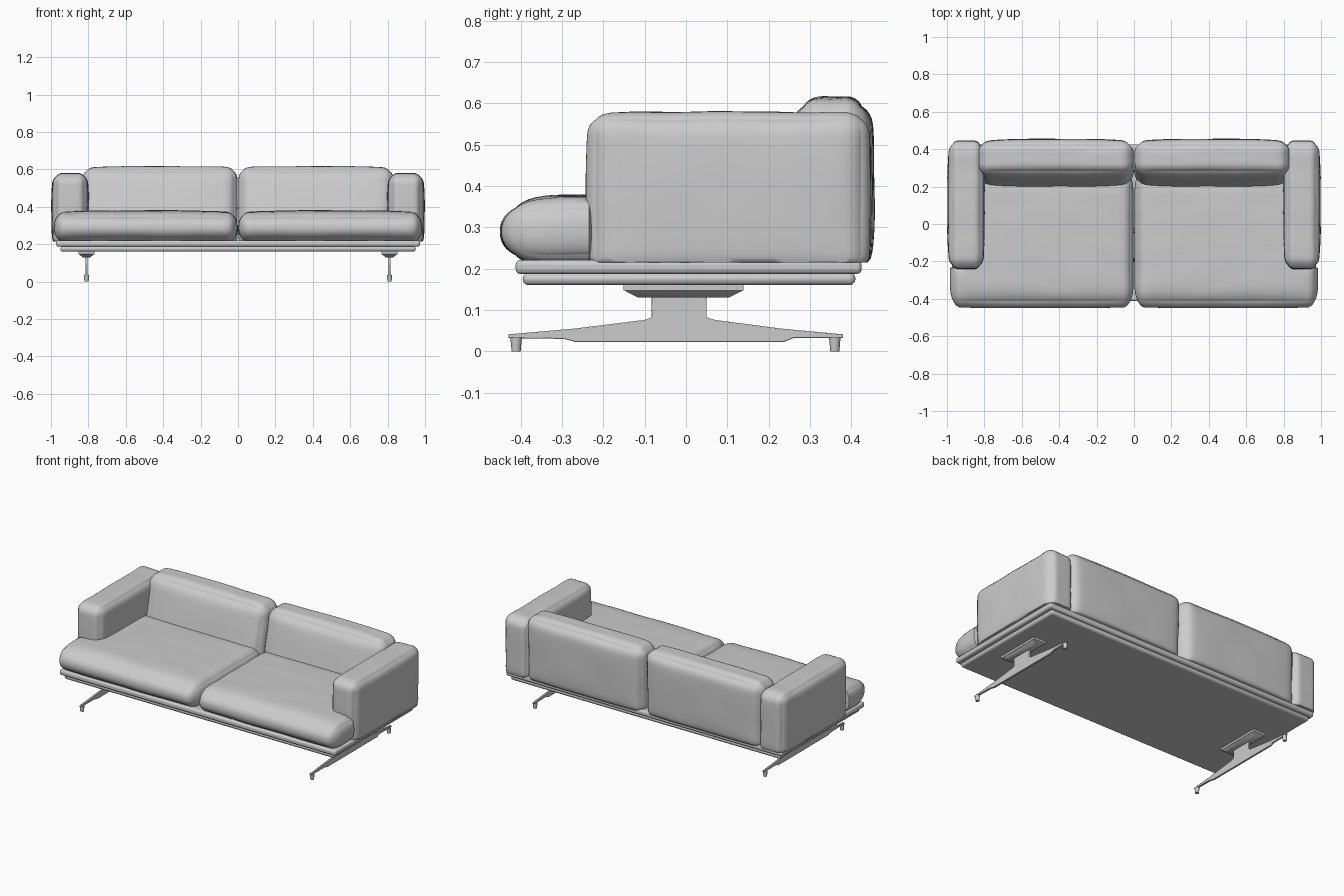
import bpy, bmesh, math
from mathutils import Vector, noise

cube = bpy.data.objects.get("Cube")
if cube:
    bpy.data.objects.remove(cube)

grey = bpy.data.materials.new("light_grey")
grey.use_nodes = True
colour = (0.6, 0.6, 0.6, 1)
grey.diffuse_color = colour
grey.node_tree.nodes["Principled BSDF"].inputs["Base Color"].default_value = colour


def finish(name, bm, mirror=True, angle=40):
    bmesh.ops.recalc_face_normals(bm, faces=bm.faces)
    mesh = bpy.data.meshes.new(name)
    bm.to_mesh(mesh)
    bm.free()
    mesh.materials.append(grey)
    obj = bpy.data.objects.new(name, mesh)
    bpy.context.collection.objects.link(obj)
    if mirror:
        obj.modifiers.new("Mirror", "MIRROR").use_mirror_merge = False
    bpy.ops.object.select_all(action="DESELECT")
    obj.select_set(True)
    bpy.context.view_layer.objects.active = obj
    bpy.ops.object.shade_smooth_by_angle(angle=math.radians(angle))
    return obj


def bevel(obj, width, segments=3):
    mod = obj.modifiers.new("Bevel", "BEVEL")
    mod.width, mod.segments, mod.limit_method = width, segments, "ANGLE"


def cushion(name, lo, hi, radius, puff, floor, shape):
    """Soft box with rounded edges, bulging sides and slight creases."""
    lo, hi = Vector(lo), Vector(hi)
    mid, full = (lo + hi) / 2, (hi - lo) / 2
    half = full - Vector(puff)
    bm = bmesh.new()
    bmesh.ops.create_cube(bm, size=2)
    bmesh.ops.subdivide_edges(bm, edges=bm.edges[:], cuts=27, use_grid_fill=True)
    for v in bm.verts:
        u = [math.sin(c * math.pi / 2) for c in v.co]
        p = [u[i] * half[i] for i in range(3)]
        inner = [max(radius[i] - half[i], min(half[i] - radius[i], p[i])) for i in range(3)]
        off = Vector([(p[i] - inner[i]) / radius[i] for i in range(3)])
        off = off.normalized() * max(abs(c) for c in off)
        for i in range(3):
            j, k = (i + 1) % 3, (i + 2) % 3
            swell = u[i] * puff[i] * (1 - u[j] ** 4) * (1 - u[k] ** 4)
            p[i] = inner[i] + off[i] * radius[i] + swell
        co = mid + Vector(p)
        crease = noise.noise(Vector((co.x * 5, co.y * 14, co.z * 6)))
        co += off * crease * 0.003
        co = shape(co)
        co.z = max(co.z, floor)
        v.co = co
    return finish(name, bm, angle=60)


def box(name, lo, hi, mirror=False):
    bm = bmesh.new()
    bmesh.ops.create_cube(bm, size=1)
    for v in bm.verts:
        v.co = [lo[i] if v.co[i] < 0 else hi[i] for i in range(3)]
    return finish(name, bm, mirror)


def step(value, start, end):
    t = max(0, min(1, (value - start) / (end - start)))
    return t * t * (3 - 2 * t)


# Seat cushions: full width in front, narrowed between the arms
def seat_shape(co):
    co.x = min(co.x, 0.99 - 0.14 * step(co.y, -0.235, -0.19))
    return co


# Back cushions: front face leans backwards
def back_shape(co):
    lean = max(0, min(1, (co.z - 0.33) / 0.25))
    co.y = 0.455 - (0.455 - co.y) * (1 - 0.24 * lean)
    return co


cushion("seat_cushions", (0.002, -0.45, 0.2), (0.985, 0.3, 0.38),
        (0.05, 0.11, 0.075), (0.004, 0.006, 0.012), 0.215, seat_shape)
cushion("back_cushions", (0.002, 0.19, 0.17), (0.835, 0.455, 0.617),
        (0.06, 0.075, 0.06), (0.004, 0.018, 0.008), 0.215, back_shape)
cushion("arms", (0.798, -0.242, 0.18), (0.997, 0.447, 0.58),
        (0.045, 0.055, 0.05), (0.012, 0.008, 0.004), 0.215, lambda co: co)

# Two-step platform
bevel(box("platform_top", (-0.972, -0.412, 0.187), (0.972, 0.425, 0.221)), 0.012)
bevel(box("platform_base", (-0.95, -0.395, 0.16), (0.95, 0.41, 0.19)), 0.014)

# Mounting plates, tapering downwards
bm = bmesh.new()
bmesh.ops.create_cube(bm, size=1)
for v in bm.verts:
    low = v.co.z < 0
    v.co = (0.81 + v.co.x * (0.04 if low else 0.085),
            -0.006 + v.co.y * (0.22 if low else 0.29), 0.13 if low else 0.148)
finish("mount_plates", bm)
box("mount_rims", (0.767, -0.151, 0.147), (0.853, 0.139, 0.162), True)

# Leg blades cut from a flat side profile
profile = [(-0.083, 0.135), (-0.083, 0.082), (-0.1, 0.076), (-0.27, 0.055),
           (-0.43, 0.041), (-0.43, 0.032), (-0.295, 0.03), (-0.265, 0.022),
           (0.235, 0.022), (0.26, 0.032), (0.38, 0.032), (0.38, 0.041),
           (0.23, 0.055), (0.07, 0.076), (0.05, 0.082), (0.05, 0.135)]
bm = bmesh.new()
face = bm.faces.new([bm.verts.new((0.804, y, z)) for y, z in profile])
out = bmesh.ops.extrude_face_region(bm, geom=[face])
bmesh.ops.translate(bm, vec=(0.012, 0, 0),
                    verts=[g for g in out["geom"] if isinstance(g, bmesh.types.BMVert)])
bevel(finish("leg_blades", bm), 0.002, 2)

# Feet under the blade ends
for name, y in (("front_feet", -0.411), ("rear_feet", 0.36)):
    bm = bmesh.new()
    bmesh.ops.create_cone(bm, cap_ends=True, segments=16, radius1=0.011, radius2=0.014, depth=0.034)
    bmesh.ops.translate(bm, verts=bm.verts, vec=(0.81, y, 0.017))
    finish(name, bm)
